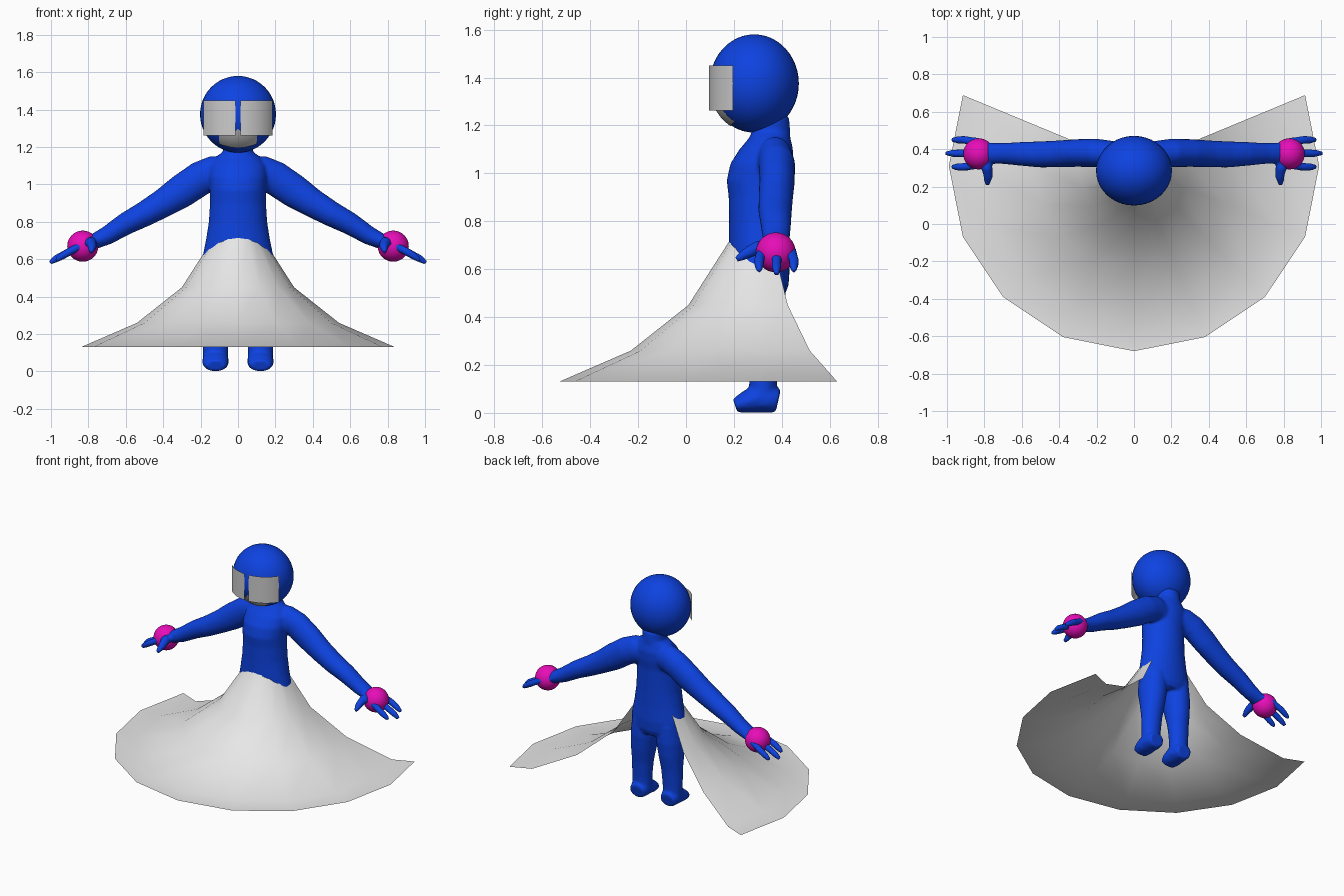
import bpy, bmesh, math
from mathutils import Vector

if "Cube" in bpy.data.objects:
    bpy.data.objects.remove(bpy.data.objects["Cube"])


def material(name, rgb):
    m = bpy.data.materials.new(name)
    m.diffuse_color = (*rgb, 1)
    m.use_nodes = True
    m.node_tree.nodes["Principled BSDF"].inputs["Base Color"].default_value = m.diffuse_color
    return m


BLUE = material("blue", (0.004, 0.055, 0.75))
GREY = material("light grey", (0.8, 0.8, 0.8))
VISOR = material("visor grey", (0.6, 0.6, 0.6))
PINK = material("magenta", (0.8, 0.004, 0.48))


def make_object(name, bm, mat):
    mesh = bpy.data.meshes.new(name)
    bm.to_mesh(mesh)
    bm.free()
    mesh.materials.append(mat)
    for p in mesh.polygons:
        p.use_smooth = True
    ob = bpy.data.objects.new(name, mesh)
    bpy.context.collection.objects.link(ob)
    return ob


def loft(bm, rings, side=1, axis=None, n=20):
    """Closed tube through rings of (x, y, z, radius u, radius v); u lies along y where possible."""
    pts = [Vector(r[:3]) for r in rings]
    loops = []
    for i, r in enumerate(rings):
        t = axis or (pts[min(i + 1, len(pts) - 1)] - pts[max(i - 1, 0)]).normalized()
        ref = Vector((1, 0, 0)) if abs(t.y) > 0.7 else Vector((0, 1, 0))
        u = (ref - t * ref.dot(t)).normalized()
        v = t.cross(u)
        loop = []
        for k in range(n):
            a = 2 * math.pi * k / n
            p = pts[i] + u * r[3] * math.cos(a) + v * r[4] * math.sin(a)
            loop.append(bm.verts.new((p.x * side, p.y, p.z)))
        loops.append(loop)
    faces = [bm.faces.new(loops[0]), bm.faces.new(loops[-1])]
    for a, b in zip(loops, loops[1:]):
        for k in range(n):
            j = (k + 1) % n
            faces.append(bm.faces.new((a[k], a[j], b[j], b[k])))
    bmesh.ops.recalc_face_normals(bm, faces=faces)


def sheet(name, rows, mat):
    """Open surface through rows of points."""
    bm = bmesh.new()
    vs = [[bm.verts.new(p) for p in row] for row in rows]
    for a, b in zip(vs, vs[1:]):
        for k in range(len(a) - 1):
            bm.faces.new((a[k], a[k + 1], b[k + 1], b[k]))
    return make_object(name, bm, mat)


def ball(name, centre, radii, mat):
    bm = bmesh.new()
    bmesh.ops.create_uvsphere(bm, u_segments=40, v_segments=24, radius=1)
    for v in bm.verts:
        v.co = Vector([c + r * q for c, r, q in zip(centre, radii, v.co)])
    return make_object(name, bm, mat)


# Body: torso, arms, hands and legs fused into one smooth skin
UP = Vector((0, 0, 1))
body = bmesh.new()
loft(body, [(0, .31, .49, .10, .17), (0, .31, .53, .118, .19), (0, .308, .60, .125, .193),
            (0, .305, .70, .125, .172), (0, .305, .80, .125, .156), (0, .305, .90, .127, .150),
            (0, .302, .97, .132, .150), (0, .315, 1.04, .130, .155), (0, .335, 1.10, .112, .150),
            (0, .350, 1.15, .085, .115), (0, .355, 1.175, .08, .08), (0, .35, 1.24, .08, .08)],
     axis=UP, n=32)
for s in (-1, 1):
    # arm
    loft(body, [(.07, .365, 1.06, .07, .09), (.13, .372, 1.06, .074, .094), (.20, .38, 1.033, .076, .092),
                (.30, .38, .965, .074, .09), (.40, .375, .90, .072, .077), (.50, .372, .842, .07, .068),
                (.60, .375, .79, .064, .06), (.70, .377, .727, .056, .05), (.80, .377, .68, .055, .038)], s)
    # palm
    loft(body, [(.75, .377, .70, .052, .04), (.80, .375, .685, .07, .034), (.85, .375, .667, .085, .03),
                (.88, .375, .65, .08, .024)], s)
    # fingers
    for y, tip in ((.305, .975), (.378, 1.005), (.45, .975)):
        y0 = .377 + (y - .377) * .85
        loft(body, [(.83, y0, .678, .022, .022), (.91, y, .636, .022, .022),
                    (tip - .03, y, .604 + (1 - tip) * .4, .02, .02), (tip, y, .582 + (1 - tip) * .4, .012, .012)],
             s, n=12)
    # thumb
    loft(body, [(.80, .36, .69, .03, .03), (.785, .30, .69, .03, .03), (.78, .25, .665, .024, .024),
                (.785, .21, .64, .014, .014)], s, n=12)
    # leg
    loft(body, [(.095, .31, .58, .105, .085), (.10, .312, .46, .106, .094), (.108, .32, .36, .088, .084),
                (.115, .322, .26, .068, .074), (.12, .322, .15, .058, .069), (.12, .32, .03, .058, .066)],
         s, axis=UP)
    # foot
    loft(body, [(.12, .385, .05, .055, .05), (.12, .35, .058, .066, .058), (.12, .30, .062, .07, .062),
                (.12, .25, .045, .07, .046), (.12, .205, .03, .055, .03)], s)
body = make_object("body", body, BLUE)
remesh = body.modifiers.new("fuse", 'REMESH')
remesh.mode = 'VOXEL'
remesh.voxel_size = 0.009
remesh.use_smooth_shade = True
smooth = body.modifiers.new("soften", 'SMOOTH')
smooth.factor = 0.5
smooth.iterations = 5

# Head
HC, HR = Vector((0, .285, 1.375)), Vector((.203, .186, .205))
ball("head", HC, HR, BLUE)

# Visor panels curving around the face
for s, label in ((-1, "left"), (1, "right")):
    angles = [s * math.radians(4 + (62 - 4) * k / 12) for k in range(13)]
    if s < 0:
        angles.reverse()
    sheet(label + "_visor_panel",
          [[(.21 * math.sin(a), .285 - .189 * math.cos(a), z) for a in angles] for z in (1.262, 1.45)], VISOR)

# Mouth plate with a small nose point, following the head surface
rows = []
for j in range(7):
    row = []
    for i in range(21):
        x = -.1 + .01 * i
        low = 1.2 + .02 * (x / .1) ** 2
        high = 1.265 + max(0, .035 * (1 - abs(x) / .03))
        z = low + (high - low) * j / 6
        d = 1 - (x / HR.x) ** 2 - ((z - HC.z) / HR.z) ** 2
        p = Vector((x, HC.y - HR.y * math.sqrt(max(d, 0)), z))
        row.append(HC + (p - HC) * 1.02)
    rows.append(row)
sheet("mouth_plate", rows, VISOR)

# Flared skirt, open at the back
profile = [(.99, .13), (.84, .13), (.54, .26), (.30, .45), (.14, .70), (.10, .76)]
arc = [math.radians(157.5 + 22.5 * k) for k in range(11)]
sheet("skirt", [[(r * math.cos(a), .31 + r * math.sin(a), z) for a in arc] for r, z in profile], GREY)

# Glowing orbs around the hands
for s, label in ((-1, "left"), (1, "right")):
    ball(label + "_hand_orb", (.83 * s, .375, .67), (.083, .083, .083), PINK)
